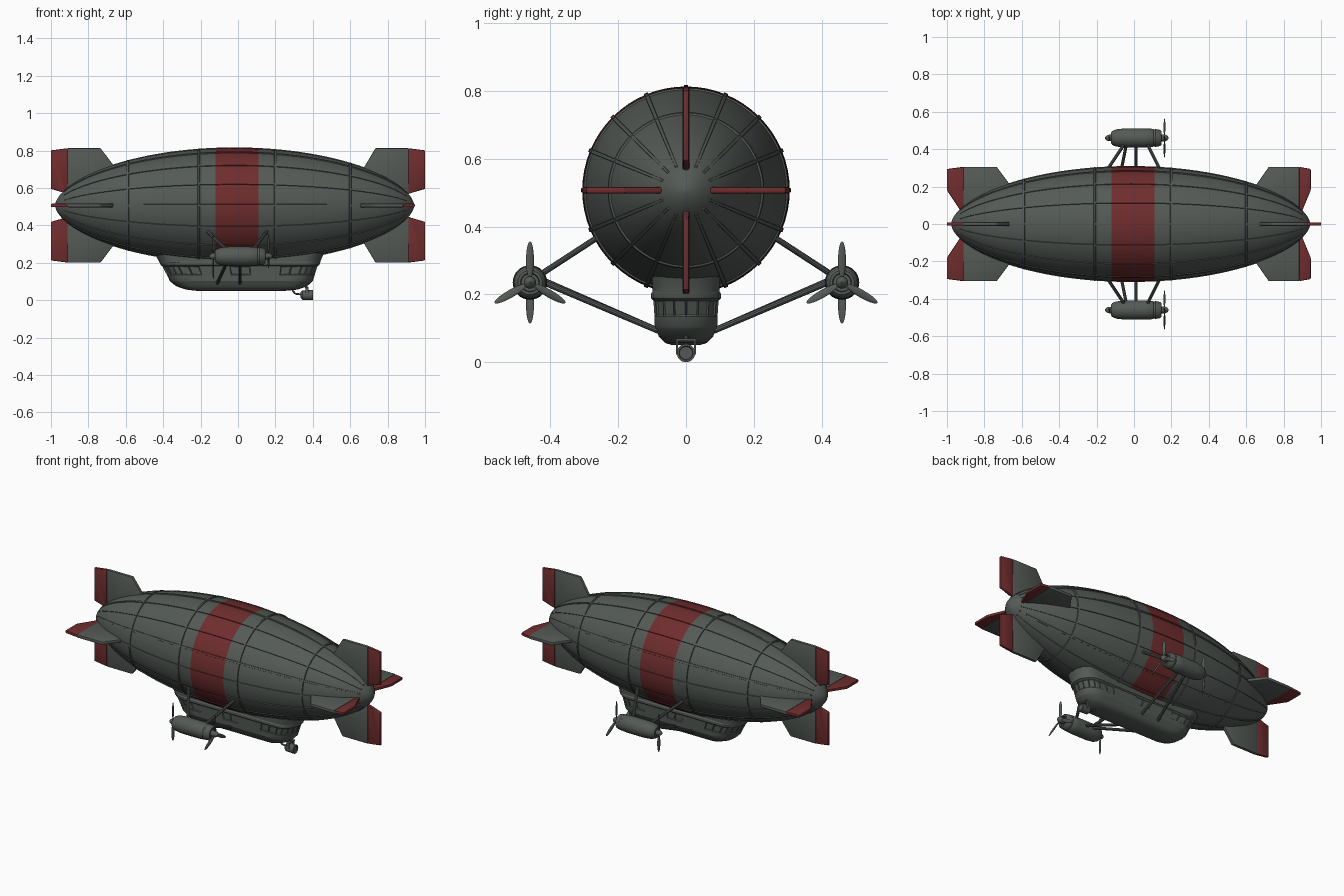
import bpy, bmesh, math
from mathutils import Vector, Matrix

if "Cube" in bpy.data.objects:
    bpy.data.objects.remove(bpy.data.objects["Cube"])

def material(name, rgb):
    m = bpy.data.materials.new(name)
    m.diffuse_color = (*rgb, 1)
    m.use_nodes = True
    m.node_tree.nodes["Principled BSDF"].inputs["Base Color"].default_value = m.diffuse_color
    return m

GREY = material("grey_green", (0.088, 0.102, 0.092))
RED = material("dark_red", (0.16, 0.026, 0.027))
HZ, HR = 0.507, 0.306            # hull axis height and largest radius
STRIPE = (-0.12, 0.11)

def finish(name, bm, angle=35):
    bmesh.ops.recalc_face_normals(bm, faces=bm.faces)
    me = bpy.data.meshes.new(name)
    bm.to_mesh(me)
    bm.free()
    me.materials.append(GREY)
    me.materials.append(RED)
    ob = bpy.data.objects.new(name, me)
    bpy.context.collection.objects.link(ob)
    bpy.context.view_layer.objects.active = ob
    ob.select_set(True)
    bpy.ops.object.shade_smooth_by_angle(angle=math.radians(angle))
    ob.select_set(False)
    return ob

def paint_stripe(bm):
    for f in bm.faces:
        if STRIPE[0] < f.calc_center_median().x < STRIPE[1]:
            f.material_index = 1

def skin(bm, loops, closed=False):
    """Bridge equal loops of points; cap both ends unless closed."""
    vs = [[bm.verts.new(p) for p in l] for l in loops]
    n = len(vs[0])
    pairs = list(zip(vs, vs[1:])) + ([(vs[-1], vs[0])] if closed else [])
    bands = [[bm.faces.new((a[i], a[(i + 1) % n], b[(i + 1) % n], b[i]))
              for i in range(n)] for a, b in pairs]
    if not closed:
        bm.faces.new(vs[0])
        bm.faces.new(vs[-1])
    return bands

def lathe(bm, profile, y=0, z=0, n=32):
    """Revolve (x, radius) points about an axis along x."""
    skin(bm, [[(x, y + r * math.cos(2 * math.pi * i / n), z + r * math.sin(2 * math.pi * i / n))
               for i in range(n)] for x, r in profile])

def rod(bm, a, b, r, n=10):
    a, b = Vector(a), Vector(b)
    d = b - a
    m = Matrix.Translation((a + b) / 2) @ d.to_track_quat('Z', 'Y').to_matrix().to_4x4()
    bmesh.ops.create_cone(bm, cap_ends=True, segments=n, radius1=r, radius2=r, depth=d.length, matrix=m)

def box(bm, c, s):
    bmesh.ops.create_cube(bm, size=1, matrix=Matrix.Translation(c) @ Matrix.Diagonal((*s, 1)))

def hull_r(x):
    u = min(1, abs((x + 0.018) / 0.96))
    return HR * max(1e-5, 1 - u * u) ** 0.58

# hull envelope with painted middle band
xs = sorted([-0.018 + 0.96 * math.sin(math.pi / 2 * (i / 28 - 1)) for i in range(57)] + list(STRIPE))
bm = bmesh.new()
lathe(bm, [(x, hull_r(x)) for x in xs], 0, HZ, 64)
paint_stripe(bm)
finish("hull", bm, 60)

# lengthwise ribs
bm = bmesh.new()
rx = sorted([-0.93 + 1.83 * i / 36 for i in range(37)] + list(STRIPE))
for k in range(16):
    t = Matrix.Rotation(2 * math.pi * k / 16, 3, 'X')
    loops = []
    for x in rx:
        r, w = hull_r(x), 0.004 + 0.004 * hull_r(x) / HR
        loops.append([t @ Vector((x, p, q)) + Vector((0, 0, HZ)) for p, q in
                      ((-w, r - 0.006), (w, r - 0.006), (w * 0.7, r + 0.004), (-w * 0.7, r + 0.004))])
    skin(bm, loops)
paint_stripe(bm)
finish("hull_ribs", bm)

# ring frames
bm = bmesh.new()
for x in (-0.59, -0.21, 0.2, 0.6):
    prof = [(x - 0.008, -0.006), (x - 0.005, 0.005), (x + 0.005, 0.005), (x + 0.008, -0.006)]
    loops = []
    for px, dr in prof:
        r = hull_r(px) + dr
        loops.append([(px, r * math.cos(a), HZ + r * math.sin(a))
                      for a in (2 * math.pi * i / 64 for i in range(64))])
    skin(bm, loops, closed=True)
finish("hull_rings", bm)

# fins at both ends, grey plate with a red outer flap
def fin(name, plate, flap, turn):
    t = Matrix.Rotation(turn, 3, 'X')
    for part, pts, idx, h in (("plate", plate, 0, 0.010), ("flap", flap, 1, 0.009)):
        bm = bmesh.new()
        skin(bm, [[t @ Vector((x, y, r)) + Vector((0, 0, HZ)) for x, r in pts] for y in (-h, h)])
        bmesh.ops.bevel(bm, geom=bm.edges[:], offset=0.005, segments=2, affect='EDGES', profile=0.5)
        for f in bm.faces:
            f.material_index = idx
        finish(f"{name}_{part}", bm)

for k in range(4):
    side = k % 2
    low = 0.18 if side else 0.088
    fin(f"rear_fin_{k}", [(-0.64, 0.18), (-0.735, 0.306), (-0.912, 0.306), (-0.912, 0.05), (-0.7, 0.05)],
        [(-0.91, 0.306), (-1.0, 0.294), (-1.0, low), (-0.925, 0.066), (-0.91, 0.06)], k * math.pi / 2)
    d = 0.055 if side else 0          # side fins at this end sit further in
    fin(f"nose_fin_{k}", [(0.66 - d / 2, 0.18), (0.735 - d / 4, 0.306), (0.912 - d / 2, 0.306),
                          (0.912 - d / 2, 0.05), (0.7 - d, 0.05)],
        [(0.91 - d / 2, 0.306), (1.0 - d, 0.294), (1.0 - d, low), (0.925 - d / 2, 0.066), (0.91 - d / 2, 0.06)],
        k * math.pi / 2)

# gondola: stacked round-ended outlines, windows sunk into one band
def stadium(z, x0, x1, w, n=12, e=8):
    pts = []
    for s, xe in ((1, x1), (-1, x0)):
        c = xe - s * w * 0.9
        pts += [(c + s * w * 0.9 * math.cos(a), s * w * math.sin(a), z)
                for a in (math.pi * (i / e - 0.5) for i in range(e + 1))]
        o = (x0 + w * 0.9) if s > 0 else (x1 - w * 0.9)
        pts += [(c + (o - c) * i / n, s * w, z) for i in range(1, n)]
    return pts

bm = bmesh.new()
levels = [(0.05, -0.22, 0.25, 0.04), (0.057, -0.28, 0.32, 0.062), (0.075, -0.33, 0.37, 0.08),
          (0.098, -0.36, 0.395, 0.088), (0.104, -0.365, 0.4, 0.092), (0.135, -0.38, 0.41, 0.093),
          (0.182, -0.405, 0.425, 0.096), (0.188, -0.413, 0.435, 0.103), (0.202, -0.42, 0.44, 0.103),
          (0.208, -0.422, 0.44, 0.099), (0.262, -0.455, 0.465, 0.1)]
bands = skin(bm, [stadium(*l) for l in levels])
bmesh.ops.recalc_face_normals(bm, faces=bm.faces)
panes = [f for f in bands[5] if not (-0.18 < f.calc_center_median().x < -0.05
                                     or 0.08 < f.calc_center_median().x < 0.2)]
bmesh.ops.inset_individual(bm, faces=panes, thickness=0.005, depth=-0.005)
finish("gondola", bm, 30)

# hanging lamp under the gondola
bm = bmesh.new()
lathe(bm, [(0.335, 0.016), (0.345, 0.025), (0.385, 0.027), (0.402, 0.027), (0.402, 0.021), (0.396, 0.019)],
      0, 0.027, 24)
for y in (-0.026, 0.026):
    box(bm, (0.368, y, 0.045), (0.016, 0.006, 0.045))
box(bm, (0.368, 0, 0.066), (0.02, 0.058, 0.008))
rod(bm, (0.365, 0, 0.064), (0.365, 0, 0.09), 0.008)
rod(bm, (0.29, 0, 0.055), (0.305, 0, 0.035), 0.005)
rod(bm, (0.305, 0, 0.035), (0.345, 0, 0.03), 0.005)
finish("lamp", bm)

# engines, propellers and struts on both sides
def blade(bm, x, y, z, ang):
    m = (Matrix.Translation((x, y, z)) @ Matrix.Rotation(ang, 4, 'X') @ Matrix.Translation((0, 0, 0.066))
         @ Matrix.Rotation(0.25, 4, 'Z') @ Matrix.Diagonal((0.004, 0.012, 0.055, 1)))
    bmesh.ops.create_uvsphere(bm, u_segments=12, v_segments=10, radius=1, matrix=m)

EY, EZ = 0.46, 0.235
for s, side in ((1, "left"), (-1, "right")):
    bm = bmesh.new()
    lathe(bm, [(-0.122, 0.03), (-0.115, 0.038), (-0.095, 0.046), (-0.05, 0.051), (0.06, 0.051), (0.1, 0.049),
               (0.104, 0.046), (0.11, 0.046), (0.114, 0.048), (0.14, 0.043), (0.147, 0.036), (0.147, 0.028),
               (0.135, 0.026)], s * EY, EZ)
    finish(f"{side}_engine", bm)
    bm = bmesh.new()
    lathe(bm, [(0.13, 0.018), (0.168, 0.018), (0.178, 0.013), (0.185, 0.003)], s * EY, EZ, 20)
    lathe(bm, [(-0.11, 0.018), (-0.138, 0.017), (-0.148, 0.012), (-0.155, 0.003)], s * EY, EZ, 20)
    for a in (0, 120, 240):
        blade(bm, 0.163, s * EY, EZ, math.radians(a))
    for a in (0, 180):
        blade(bm, -0.132, s * EY, EZ, math.radians(a))
    finish(f"{side}_propellers", bm)
    bm = bmesh.new()
    for a, b in (((-0.17, 0.25, 0.375), (-0.05, 0.43, 0.258)), ((0.16, 0.25, 0.375), (0.07, 0.43, 0.258)),
                 ((-0.11, 0.08, 0.092), (-0.04, 0.43, 0.245)), ((0.01, 0.08, 0.092), (0.01, 0.43, 0.24))):
        rod(bm, (a[0], s * a[1], a[2]), (b[0], s * b[1], b[2]), 0.009)
    finish(f"{side}_struts", bm)
